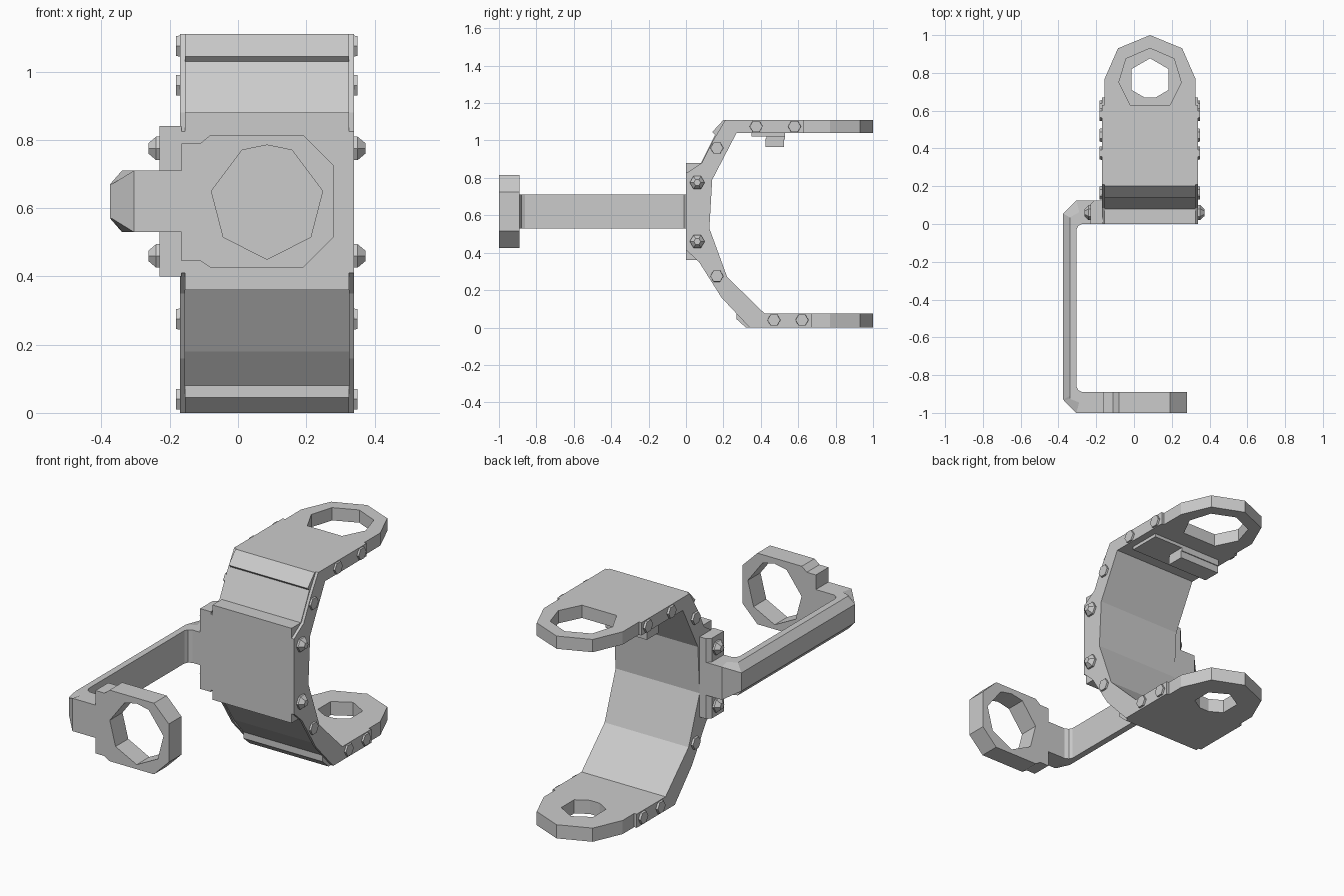
import bpy, bmesh, math
from mathutils import Vector

if "Cube" in bpy.data.objects:
    bpy.data.objects.remove(bpy.data.objects["Cube"])

CX = 0.085  # centre line of the bracket


def finish(name, bm):
    bmesh.ops.recalc_face_normals(bm, faces=bm.faces)
    me = bpy.data.meshes.new(name)
    bm.to_mesh(me)
    bm.free()
    ob = bpy.data.objects.new(name, me)
    bpy.context.collection.objects.link(ob)
    return ob


def prism(name, axis, a, b, outline, hole=None):
    """Extrude a 2D outline (optionally with a hole) along an axis from a to b."""
    place = {'x': lambda p: (a, p[0], p[1]),
             'y': lambda p: (p[0], a, p[1]),
             'z': lambda p: (p[0], p[1], a)}[axis]
    bm = bmesh.new()
    edges = []
    for loop in [outline] + ([hole] if hole else []):
        vs = [bm.verts.new(place(p)) for p in loop]
        edges += [bm.edges.new((vs[i - 1], vs[i])) for i in range(len(vs))]
    bmesh.ops.triangle_fill(bm, edges=edges, use_beauty=True)
    res = bmesh.ops.extrude_face_region(bm, geom=bm.faces[:], use_keep_orig=True)
    move = Vector([b - a if k == axis else 0 for k in 'xyz'])
    bmesh.ops.translate(bm, vec=move,
                        verts=[g for g in res['geom'] if isinstance(g, bmesh.types.BMVert)])
    return finish(name, bm)


def box(name, x, y, z):
    return prism(name, 'x', x[0], x[1],
                 [(y[0], z[0]), (y[1], z[0]), (y[1], z[1]), (y[0], z[1])])


def mirrored(half):
    """Mirror a half outline about the bracket centre line."""
    return ([(CX + x, v) for x, v in half] +
            [(CX - x, v) for x, v in reversed(half) if x > 0])


def bolt(name, x0, x1, y, z, r0, r1):
    ring = [(math.cos(i * math.pi / 3), math.sin(i * math.pi / 3)) for i in range(6)]
    bm = bmesh.new()
    mid = x0 + (x1 - x0) * 0.4
    loops = [[bm.verts.new((x, y + r * c, z + r * s)) for c, s in ring]
             for x, r in ((x0, r0), (mid, r0), (x1, r1))]
    for p, q in zip(loops, loops[1:]):
        for i in range(6):
            bm.faces.new((p[i - 1], p[i], q[i], q[i - 1]))
    bm.faces.new(loops[0])
    bm.faces.new(loops[-1])
    finish(name, bm)


# C-shaped bracket: wide core skin and two thin side flanges
inner = [(.67, .075), (.42, .075), (.22, .27), (.125, .53), (.14, .79), (.27, 1.04), (.63, 1.04)]
core = [(.63, 1.11), (.2, 1.11), (.14, 1.045), (.155, 1.03), (.08, .88), (0, .88), (0, .36),
        (.07, .36), (.185, .18), (.27, .08), (.27, .045), (.32, 0), (.67, 0)]
flange = [(.63, 1.11), (.21, 1.11), (.145, 1.0), (.085, .88), (0, .825), (0, .415),
          (.07, .35), (.19, .16), (.34, 0), (.67, 0)]
prism("bracket_core", 'x', -.155, .325, core + inner)
prism("bracket_flange_left", 'x', -.17, -.155, flange + inner)
prism("bracket_flange_right", 'x', .325, .34, flange + inner)
box("front_panel", (-.17, .34), (0, .1), (.41, .825))

# Rounded end tongues with holes
end = [(0, 1.0), (.17, .93), (.24, .77)]
big_hole = mirrored([(0, .93), (.127, .875), (.165, .75), (.1, .62), (0, .595)])
hex_hole = [(CX + .112 * math.sin(i * math.pi / 3), .765 + .112 * math.cos(i * math.pi / 3))
            for i in range(6)]
prism("top_tongue", 'z', 1.04, 1.11, mirrored(end + [(.24, .55)]), big_hole)
prism("bottom_tongue", 'z', 0, .075, mirrored(end + [(.24, .6)]), hex_hole)

# Clip below the top tongue
box("clip_base", (-.13, .3), (.35, .53), (1.022, 1.041))
box("clip_neck", (-.13, .12), (.43, .53), (1.005, 1.023))
box("clip_tab", (-.13, .12), (.425, .525), (.965, 1.01))

# Mounting lug on the left side
prism("mounting_lug", 'z', .40, .84,
      [(-.165, 0), (-.23, 0), (-.23, .105), (-.21, .125), (-.165, .125)])

# Bolts on both sides
for z in (.46, .775):
    bolt("large_bolt_right", .335, .373, .06, z, .04, .018)
    bolt("large_bolt_left", -.225, -.262, .06, z, .04, .018)
for y, z in ((.375, 1.075), (.58, 1.075), (.165, .96), (.165, .275), (.47, .04), (.62, .04)):
    bolt("small_bolt_right", .32, .35, y, z, .036, .034)
    bolt("small_bolt_left", -.15, -.182, y, z, .036, .034)

# Side arm: chamfered section lofted along inner / shoulder / outer points
stations = [((-.16, 0), (-.16, .125), (-.16, .125)),
            ((-.275, 0), (-.305, .125), (-.305, .125)),
            ((-.295, -.01), (-.34, .035), (-.375, .055)),
            ((-.305, -.03), (-.34, .02), (-.375, .05)),
            ((-.305, -.86), (-.34, -.91), (-.375, -.93)),
            ((-.295, -.88), (-.34, -.925), (-.37, -.935)),
            ((-.275, -.89), (-.305, -1), (-.305, -1)),
            ((-.16, -.89), (-.16, -1), (-.16, -1))]
bm = bmesh.new()
rings = []
for n, s, o in stations:
    flat = s == o
    zs = ((n, .53), (s if not flat else ((n[0] + o[0]) / 2, (n[1] + o[1]) / 2), .53),
          (o, .53 if flat else .57))
    half = [(p[0], p[1], z) for p, z in zs]
    pts = half + [(x, y, 1.24 - z) for x, y, z in reversed(half)]
    rings.append([bm.verts.new(p) for p in pts])
for p, q in zip(rings, rings[1:]):
    for i in range(6):
        bm.faces.new((p[i - 1], p[i], q[i], q[i - 1]))
bm.faces.new(rings[0])
bm.faces.new(rings[-1])
finish("side_arm", bm)

# Front ring at the end of the arm
ring_outline = [(-.165, .79), (-.165, .445), (-.11, .445), (-.08, .425), (.19, .425),
                (.28, .515), (.28, .725), (.19, .815), (-.08, .815), (-.11, .79)]
ring_hole = mirrored([(0, .785), (.073, .77), (.163, .65), (.128, .515), (0, .45)])
prism("front_ring", 'y', -1, -.89, ring_outline, ring_hole)
